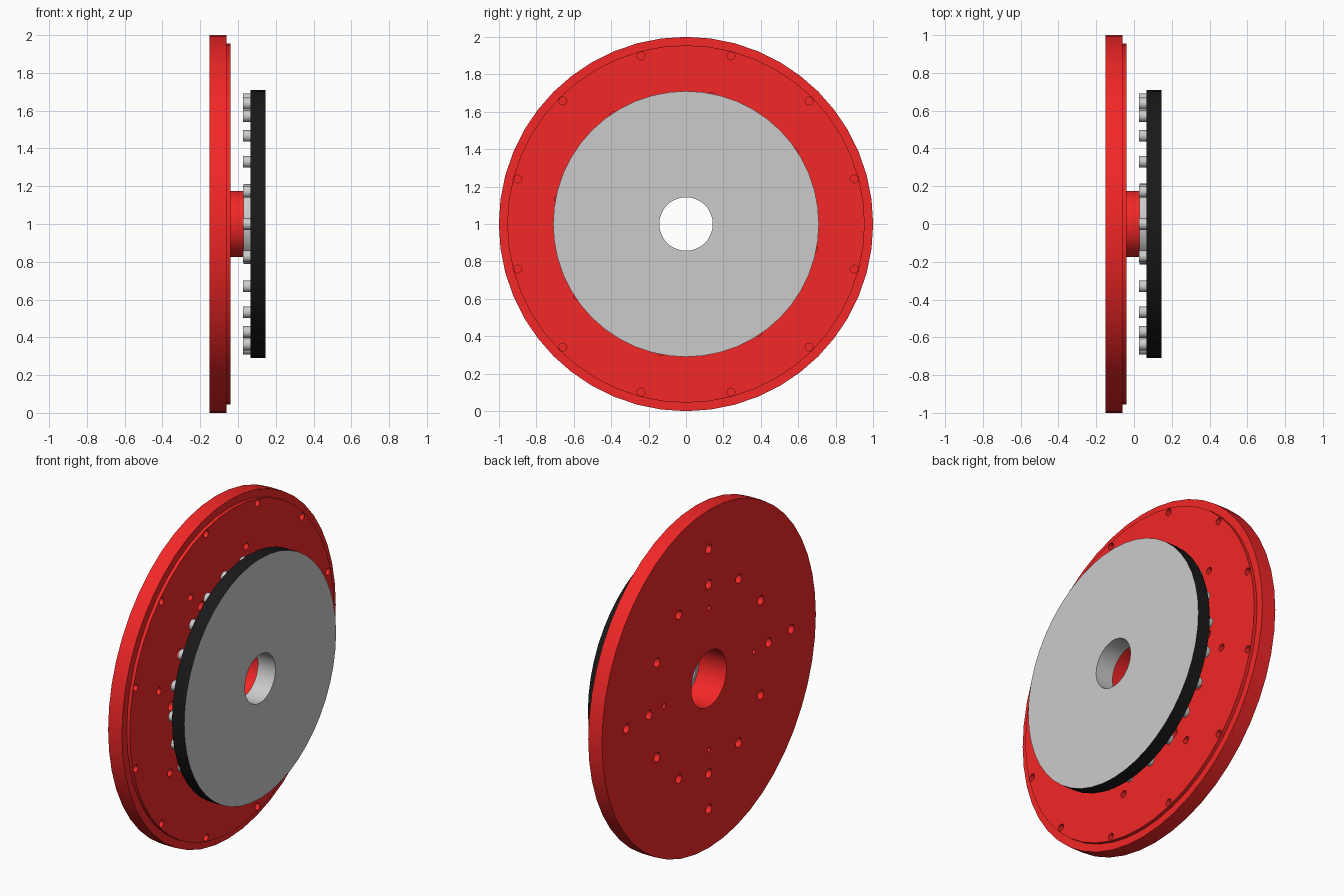
import bpy, bmesh
from math import cos, sin, pi, radians

if "Cube" in bpy.data.objects:
    bpy.data.objects.remove(bpy.data.objects["Cube"])

CZ = 1.0  # height of the shared axle, which runs along x


def material(name, rgb):
    m = bpy.data.materials.new(name)
    m.diffuse_color = (*rgb, 1)
    m.use_nodes = True
    m.node_tree.nodes["Principled BSDF"].inputs["Base Color"].default_value = m.diffuse_color
    return m


def new_object(name, bm):
    bmesh.ops.recalc_face_normals(bm, faces=bm.faces)
    me = bpy.data.meshes.new(name)
    bm.to_mesh(me)
    bm.free()
    ob = bpy.data.objects.new(name, me)
    bpy.context.collection.objects.link(ob)
    return ob


def lathe(name, profile, sides=48):
    """Spin a closed (x, radius) profile around the axle."""
    bm = bmesh.new()
    rings = []
    for i in range(sides):
        a = 2 * pi * i / sides
        rings.append([bm.verts.new((x, r * cos(a), CZ + r * sin(a))) for x, r in profile])
    n = len(profile)
    for i in range(sides):
        p, q = rings[i], rings[(i + 1) % sides]
        for j in range(n):
            k = (j + 1) % n
            bm.faces.new((p[j], p[k], q[k], q[j]))
    return new_object(name, bm)


def add_studs(bm, count, start, ring, r, x0, x1, sides=16):
    """Ring of small cylinders parallel to the axle."""
    for i in range(count):
        a = radians(start) + 2 * pi * i / count
        cy, cz = ring * cos(a), CZ + ring * sin(a)
        caps = [[bm.verts.new((x, cy + r * cos(2 * pi * k / sides), cz + r * sin(2 * pi * k / sides)))
                 for k in range(sides)] for x in (x0, x1)]
        bm.faces.new(caps[0])
        bm.faces.new(caps[1])
        for k in range(sides):
            m = (k + 1) % sides
            bm.faces.new((caps[0][k], caps[0][m], caps[1][m], caps[1][k]))


def smooth(ob):
    bpy.ops.object.select_all(action='DESELECT')
    ob.select_set(True)
    bpy.context.view_layer.objects.active = ob
    bpy.ops.object.shade_smooth_by_angle(angle=radians(30))


red = material("red_paint", (0.9, 0.02, 0.02))
black = material("black_rubber", (0.01, 0.01, 0.01))

# Red mounting plate with stepped rim, shallow centre recess and hub
plate = lathe("mounting_plate", [
    (-0.15, 0.165), (-0.15, 1.0), (-0.06, 1.0), (-0.06, 0.955), (-0.04, 0.955),
    (-0.04, 0.668), (-0.044, 0.668), (-0.044, 0.175), (0.03, 0.175), (0.03, 0.165)])
plate.data.materials.append(red)

# Bolt holes: rim, inner front ring, through ring, and two blind rings on the back
bm = bmesh.new()
add_studs(bm, 12, 15, 0.93, 0.021, -0.08, 0.0)
add_studs(bm, 8, 33.75, 0.695, 0.021, -0.08, 0.0)
add_studs(bm, 12, 0, 0.56, 0.027, -0.2, 0.0)
add_studs(bm, 4, 0, 0.77, 0.027, -0.2, -0.09)
add_studs(bm, 4, 0, 0.42, 0.014, -0.2, -0.09)
cutter = new_object("hole_cutter", bm)
cutter.hide_render = True
cut = plate.modifiers.new("holes", 'BOOLEAN')
cut.operation = 'DIFFERENCE'
cut.solver = 'EXACT'
cut.object = cutter
bpy.context.view_layer.objects.active = plate
bpy.ops.object.modifier_apply(modifier=cut.name)
bpy.data.objects.remove(cutter)
smooth(plate)

# Grey disc with a centre boss and a black rim
disc = lathe("front_disc", [
    (0.03, 0.143), (0.03, 0.213), (0.065, 0.213), (0.065, 0.71), (0.145, 0.71), (0.145, 0.143)])
grey = material("grey_metal", (0.7, 0.7, 0.7))
disc.data.materials.append(grey)
disc.data.materials.append(black)
for f in disc.data.polygons:
    if all((disc.data.vertices[v].co.y ** 2 + (disc.data.vertices[v].co.z - CZ) ** 2) > 0.49
           for v in f.vertices):
        f.material_index = 1
smooth(disc)

# Ring of pins behind the disc
bm = bmesh.new()
add_studs(bm, 24, 0, 0.66, 0.031, 0.027, 0.066)
pins = new_object("disc_pins", bm)
pins.data.materials.append(grey)
smooth(pins)
